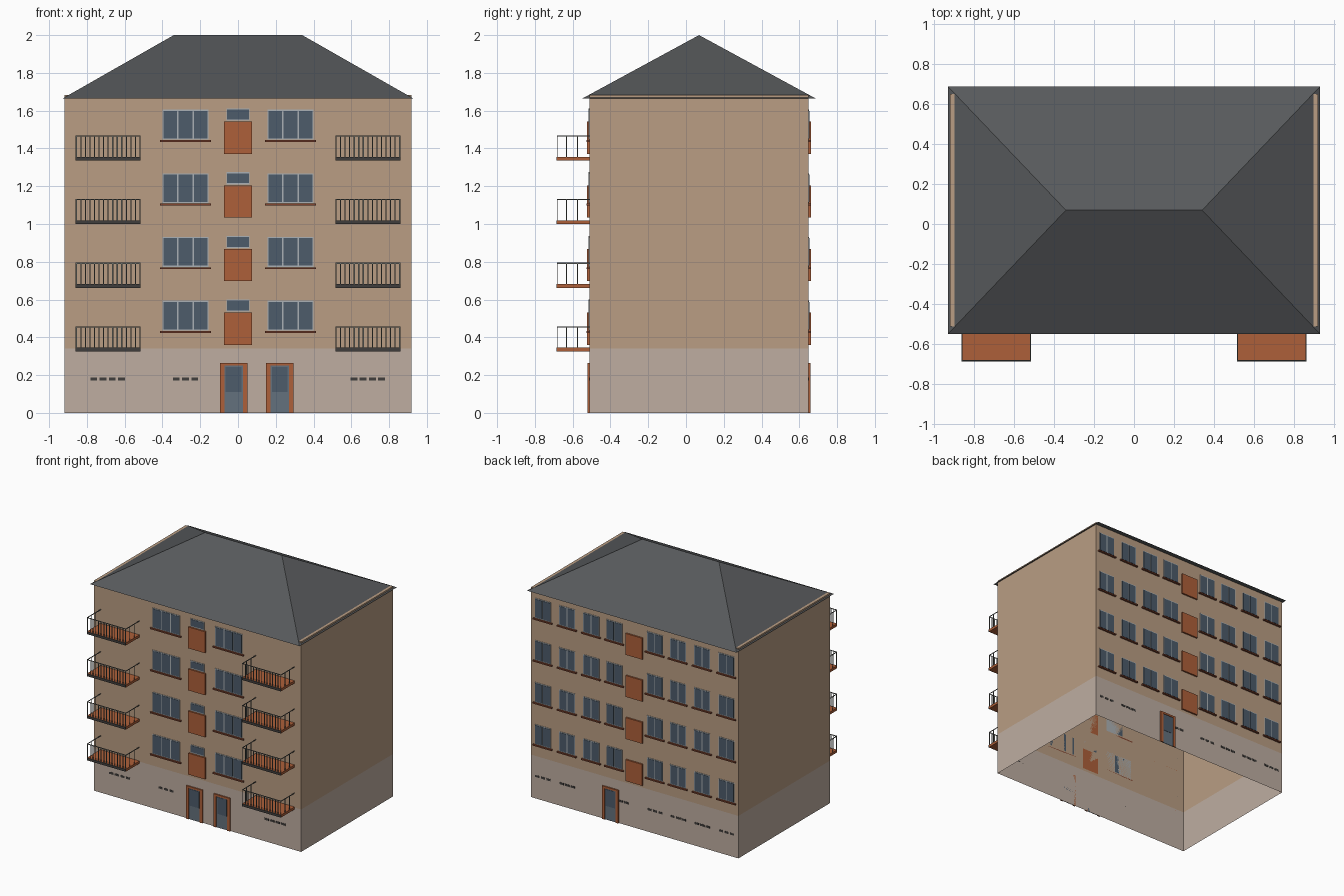
import bpy, bmesh

if "Cube" in bpy.data.objects:
    bpy.data.objects.remove(bpy.data.objects["Cube"])

W, YF, YB = 0.918, -0.512, 0.648      # wall half width, front and back wall planes
STEP = 0.337                          # storey height
BASE = 0.34


def mat(name, r, g, b):
    m = bpy.data.materials.new(name)
    m.diffuse_color = [(c / 255) ** 2.2 for c in (r, g, b)] + [1]
    m.use_nodes = True
    m.node_tree.nodes["Principled BSDF"].inputs["Base Color"].default_value = m.diffuse_color
    return m


TAN = mat("tan_render", 184, 156, 130)
PLINTH = mat("plinth_render", 189, 172, 160)
ROOF = mat("roof_grey", 88, 90, 92)
RED = mat("brick_red", 172, 96, 60)
SILL = mat("sill_brown", 130, 72, 52)
GLASS = mat("glass", 78, 92, 106)
FRAME = mat("frame_grey", 170, 176, 180)
DOOR = mat("door_grey", 100, 112, 124)
DARK = mat("dark_metal", 66, 64, 62)
RAIL = mat("rail_grey", 110, 112, 108)


def finish(name, bm, m):
    me = bpy.data.meshes.new(name)
    bm.normal_update()
    bm.to_mesh(me)
    bm.free()
    me.materials.append(m)
    ob = bpy.data.objects.new(name, me)
    bpy.context.collection.objects.link(ob)
    return ob


def add_box(bm, x0, x1, y0, y1, z0, z1, drop=()):
    """Box from bounds; drop removes 'top' / 'bottom' faces."""
    y0, y1 = min(y0, y1), max(y0, y1)
    lo = [bm.verts.new(p) for p in ((x0, y0, z0), (x1, y0, z0), (x1, y1, z0), (x0, y1, z0))]
    hi = [bm.verts.new((v.co.x, v.co.y, z1)) for v in lo]
    for i in range(4):
        j = (i + 1) % 4
        bm.faces.new((lo[i], lo[j], hi[j], hi[i]))
    if 'bottom' not in drop:
        bm.faces.new(lo[::-1])
    if 'top' not in drop:
        bm.faces.new(hi)


def boxes(name, items, m, drop=()):
    bm = bmesh.new()
    for b in items:
        add_box(bm, *b, drop=drop)
    return finish(name, bm, m)


def on_wall(side, x0, x1, z0, z1, depth):
    """Bounds of a box standing proud of the front (-1) or back (1) wall."""
    y = YF if side < 0 else YB
    return (x0, x1, y, y + side * depth, z0, z1)


# Hollow shell: plinth and upper walls
boxes("plinth", [(-W, W, YF, YB, 0, BASE)], PLINTH, ('top', 'bottom'))
boxes("walls", [(-W, W, YF, YB, BASE, 1.683)], TAN, ('bottom',))

# Hipped roof
bm = bmesh.new()
e = [bm.verts.new(p) for p in ((-.928, -.548, 1.665), (.928, -.548, 1.665),
                               (.928, .686, 1.665), (-.928, .686, 1.665))]
a, b = bm.verts.new((-.34, .069, 2)), bm.verts.new((.34, .069, 2))
for f in ((e[0], e[1], b, a), (e[1], e[2], b), (e[2], e[3], a, b), (e[3], e[0], a), e[::-1]):
    bm.faces.new(f)
finish("roof", bm, ROOF)

frames, panes, sills, panels = [], [], [], []


def window(side, xc, width, z0, z1, n, sill=True):
    x0, x1 = xc - width / 2, xc + width / 2
    frames.append(on_wall(side, x0, x1, z0, z1, .003))
    g, w = .006, width / n
    for i in range(n):
        panes.append(on_wall(side, x0 + i * w + g / 2 + .001, x0 + (i + 1) * w - g / 2 - .001,
                             z0 + g, z1 - g, .005))
    if sill:
        sills.append(on_wall(side, x0 - .014, x1 + .014, z0 - .012, z0 - .002, .014))


# Windows and stairwell panels on every storey
BACK_X = (.18, .385, .598, .814)
for k in range(4):
    z = k * STEP + .436
    for s in (-1, 1):
        window(-1, s * .278, .242, z, z + .158, 3)
        for x in BACK_X:
            window(1, s * x, .14, z, z + .158, 2)
    window(-1, 0, .122, z + .1, z + .164, 1, False)
    for side in (-1, 1):
        panels.append(on_wall(side, -.074, .074, z - .076, z + .095, .013))
boxes("window_frames", frames, FRAME)
boxes("window_panes", panes, GLASS)
boxes("window_sills", sills, SILL)
boxes("stair_panels", panels, RED)

# Entrance doors: two in front, one at the back
surround, leaf, glazing = [], [], []
for side, xc in ((-1, -.023), (-1, .221), (1, .213)):
    for s in (-1, 1):
        x = sorted((xc + s * .049, xc + s * .072))
        surround.append(on_wall(side, x[0], x[1], 0, .265, .01))
    surround.append(on_wall(side, xc - .049, xc + .049, .25, .265, .01))
    leaf.append(on_wall(side, xc - .049, xc + .049, 0, .25, .004))
    glazing.append(on_wall(side, xc - .042, xc + .042, .11, .243, .006))
boxes("door_surrounds", surround, RED)
boxes("door_leaves", leaf, DOOR)
boxes("door_glass", glazing, GLASS)

# Cellar vents: rows of short slots
vents = []
rows = [(-1, -.69, 4), (-1, -.278, 3), (-1, .687, 4), (1, .1, 2)]
rows += [(1, x, 3) for x in (.814, .598, -.18, -.385, -.598, -.814)]
for side, xc, n in rows:
    for i in range(n):
        x = xc + (i - (n - 1) / 2) * .049
        vents.append(on_wall(side, x - .018, x + .018, .172, .188, .002))
boxes("cellar_vents", vents, DARK)

# Balconies: slab, dark front edge and thin flat railings
slabs, edges, rails = [], [], []
YR = -.683
for k in range(4):
    z = .325 + k * STEP
    top = z + .133
    for s in (-1, 1):
        x0, x1 = sorted((s * .515, s * .86))
        slabs.append((x0, x1, YR, YF, z, z + .02))
        edges.append((x0, x1, YR - .003, YR, z, z + .02))
        rails.append((x0, x1, YR, YR + .003, top - .006, top))
        n = 15
        for i in range(n):
            x = x0 + .004 + i * (x1 - x0 - .008) / (n - 1)
            rails.append((x - .003, x + .003, YR, YR + .003, z + .02, top - .006))
        for x in (x0, x1 - .003):
            rails.append((x, x + .003, YR, YF, top - .006, top))
            for y in (-.632, -.575):
                rails.append((x, x + .003, y - .003, y + .003, z + .02, top - .006))
boxes("balcony_slabs", slabs, RED)
boxes("balcony_edges", edges, DARK)
boxes("balcony_railings", rails, RAIL)
